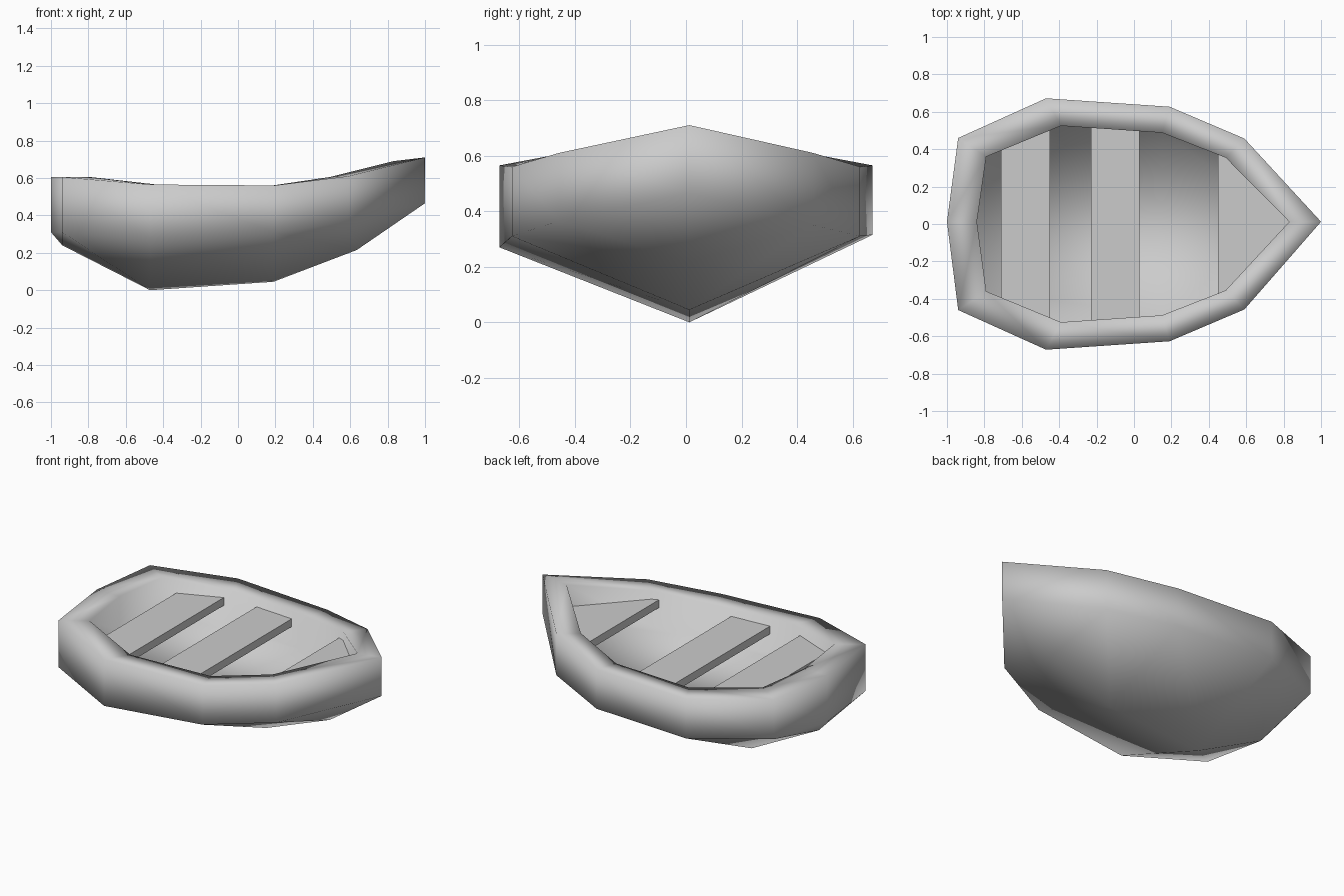
import bpy, bmesh

if "Cube" in bpy.data.objects:
    bpy.data.objects.remove(bpy.data.objects["Cube"])

grey = bpy.data.materials.new("plain_grey")
grey.use_nodes = True
GREY = (0.6, 0.6, 0.6, 1)
grey.diffuse_color = GREY
grey.node_tree.nodes["Principled BSDF"].inputs["Base Color"].default_value = GREY

MID_Y = .012  # the centre line sits slightly to one side


def finish(name, bm, smooth=False):
    bmesh.ops.recalc_face_normals(bm, faces=bm.faces)
    for f in bm.faces:
        f.smooth = smooth
    mesh = bpy.data.meshes.new(name)
    bm.to_mesh(mesh)
    bm.free()
    mesh.materials.append(grey)
    obj = bpy.data.objects.new(name, mesh)
    bpy.context.collection.objects.link(obj)


def ring(bm, plan, heights, far_heights=None):
    """Closed loop from a stern-to-bow half plan, mirrored across y."""
    near = [(x, y, z) for (x, y), z in zip(plan, heights)]
    far = [(x, -y, z) for (x, y), z in zip(plan, far_heights or heights)]
    pts = near + far[-2:0:-1]
    return [bm.verts.new((x, y or MID_Y, z)) for x, y, z in pts]


# Plan outlines from stern centre to bow tip
outer_plan = [(-1, 0), (-.94, .46), (-.47, .672), (.19, .627), (.59, .457), (1, 0)]
inner_plan = [(-.84, 0), (-.79, .36), (-.39, .525), (.15, .488), (.49, .355), (.83, 0)]
keel_plan = [(-.94, 0), (-.94, 0), (-.47, 0), (.19, 0), (.635, 0), (1, 0)]
rim_heights = [.605, .605, .56, .555, .605, .69]
FLOOR_DEPTH = .22

# Hull: outer bottom, side, gunwale, inner wall and floor
bm = bmesh.new()
rings = [
    ring(bm, keel_plan, [.24, .24, 0, .045, .215, .465]),
    ring(bm, outer_plan, [.31, .355, .315, .31, .35, .465],
         [.31, .31, .27, .31, .365, .465]),
    ring(bm, outer_plan, [.605, .605, .565, .56, .61, .71]),
    ring(bm, inner_plan, rim_heights),
    ring(bm, inner_plan, [z - FLOOR_DEPTH for z in rim_heights]),
]
for a, b in zip(rings, rings[1:]):
    n = len(a)
    for i in range(n):
        j = (i + 1) % n
        bm.faces.new((a[i], a[j], b[j], b[i]))
bm.faces.new(rings[-1])
bmesh.ops.remove_doubles(bm, verts=bm.verts, dist=.001)
finish("hull", bm, smooth=True)


def half_width(x):
    """Half width of the inside of the boat at x."""
    for (x0, y0), (x1, y1) in zip(inner_plan, inner_plan[1:]):
        if x0 <= x <= x1:
            return y0 + (y1 - y0) * (x - x0) / (x1 - x0)


def bench(name, x0, x1, top, thick=.05):
    xs = [x0] + [x for x, y in inner_plan if x0 < x < x1] + [x1]
    side = [(x, half_width(x) + .02) for x in xs]
    pts = side + [(x, -y) for x, y in reversed(side)]
    bm = bmesh.new()
    face = bm.faces.new([bm.verts.new((x, y, top - thick)) for x, y in pts])
    up = bmesh.ops.extrude_face_region(bm, geom=[face])["geom"]
    for v in up:
        if isinstance(v, bmesh.types.BMVert):
            v.co.z += thick
    finish(name, bm)


# Seats across the boat, ends buried in the hull walls
bench("stern_bench", -.71, -.45, .515)
bench("middle_bench", -.23, .03, .51)
bench("bow_bench", .45, .83, .55)
